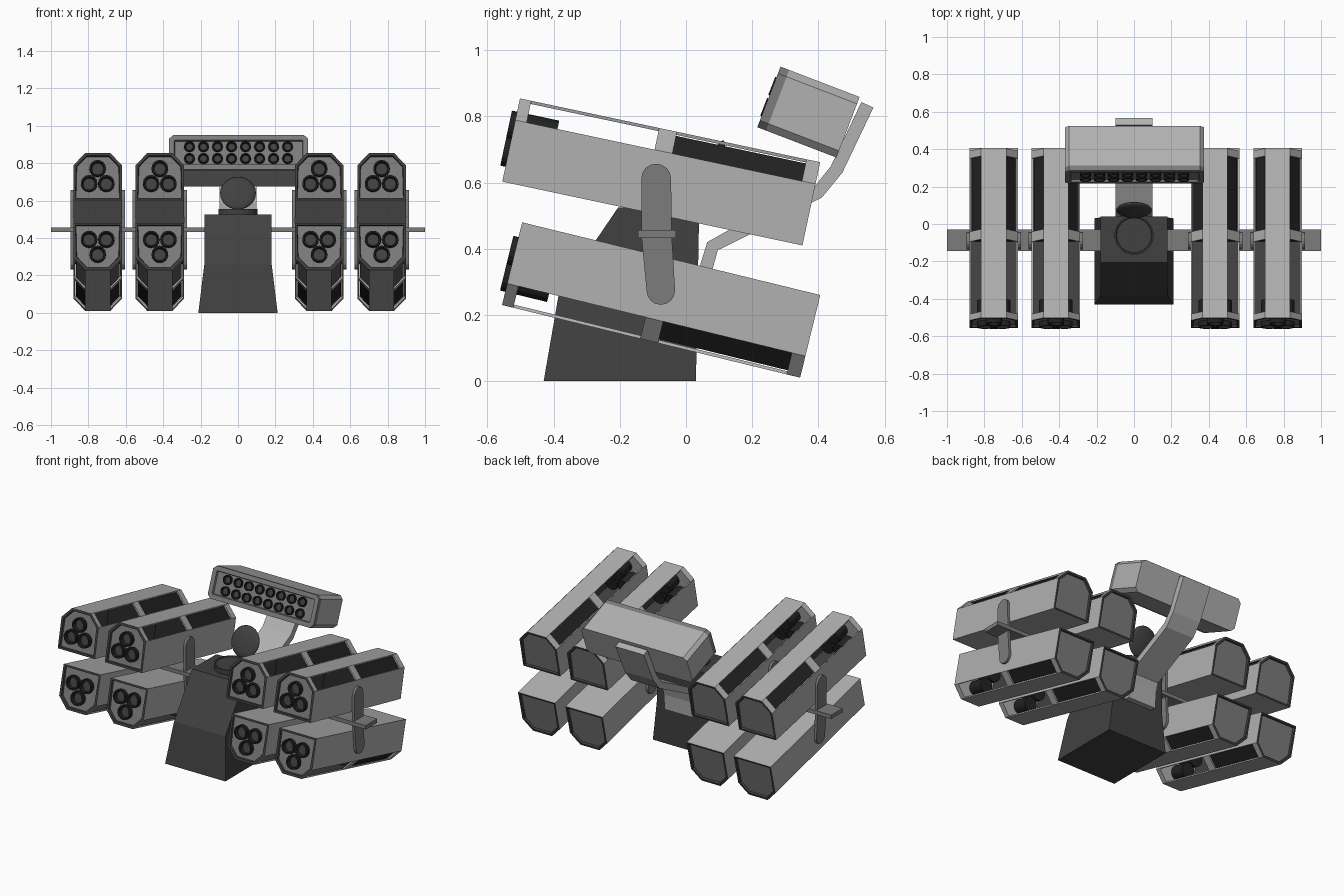
import bpy, bmesh, math
from mathutils import Matrix, Vector

if "Cube" in bpy.data.objects:
    bpy.data.objects.remove(bpy.data.objects["Cube"])


def mat(name, v):
    m = bpy.data.materials.new(name)
    m.diffuse_color = (v, v, v, 1)
    m.use_nodes = True
    m.node_tree.nodes["Principled BSDF"].inputs["Base Color"].default_value = m.diffuse_color
    return m


LIGHT = mat("light grey", 0.44)
MID = mat("mid grey", 0.20)
DARK = mat("dark grey", 0.052)
BLACK = mat("near black", 0.016)


def finish(bm, name, mats, M=None, recalc=True):
    if M is not None:
        bm.transform(M)
    if recalc:
        bmesh.ops.recalc_face_normals(bm, faces=bm.faces[:])
    me = bpy.data.meshes.new(name)
    bm.to_mesh(me)
    bm.free()
    for m in mats:
        me.materials.append(m)
    ob = bpy.data.objects.new(name, me)
    bpy.context.collection.objects.link(ob)
    return ob


def prism_x(name, pts, x0, x1, m):
    """Extrude a (y, z) outline along x."""
    bm = bmesh.new()
    f = bm.faces.new([bm.verts.new((x0, y, z)) for y, z in pts])
    r = bmesh.ops.extrude_face_region(bm, geom=[f])
    bmesh.ops.translate(bm, verts=[v for v in r["geom"] if isinstance(v, bmesh.types.BMVert)],
                        vec=(x1 - x0, 0, 0))
    return finish(bm, name, [m])


def prism_y(bm, pts, y0, y1, rim=0, push=0, end=0, rim_mat=0):
    """Extrude an (x, z) outline along y; one end may get a rim and a recess (slot 1)."""
    n = len(pts)
    a = [bm.verts.new((x, y0, z)) for x, z in pts]
    b = [bm.verts.new((x, y1, z)) for x, z in pts]
    new = [bm.faces.new((a[i], a[(i + 1) % n], b[(i + 1) % n], b[i])) for i in range(n)]
    caps = [bm.faces.new(a[::-1]), bm.faces.new(b)]
    bmesh.ops.recalc_face_normals(bm, faces=new + caps)
    if rim:
        for thick, depth in ((rim, 0), (0.004, -push)):
            r = bmesh.ops.inset_region(bm, faces=[caps[end]], thickness=thick, depth=depth)
            for f in r["faces"]:
                f.material_index = rim_mat
        caps[end].material_index = 1


def circle(cx, cz, r, n=16):
    return [(cx + r * math.cos(2 * math.pi * i / n), cz + r * math.sin(2 * math.pi * i / n))
            for i in range(n)]


# ---- launcher pods
HEX = [(-.13, 0), (.13, 0), (.13, .19), (.067, .257), (-.067, .257), (-.13, .19)]
LENGTH = 0.927
STATIONS = [0.012, .035, .43, .485, .885, LENGTH - .012]


def pod(label, M):
    # shell with open windows in the two chamfered sides
    bm = bmesh.new()
    rings = [[bm.verts.new((x, s, z)) for x, z in HEX] for s in STATIONS]
    for k in range(len(STATIONS) - 1):
        for i in range(6):
            if i in (2, 4) and k in (1, 3):
                continue
            j = (i + 1) % 6
            bm.faces.new((rings[k][i], rings[k + 1][i], rings[k + 1][j], rings[k][j]))
    if M.determinant() < 0:
        bmesh.ops.reverse_faces(bm, faces=bm.faces[:])
    ob = finish(bm, label + "_shell", [LIGHT, DARK], M, recalc=False)
    s = ob.modifiers.new("wall", "SOLIDIFY")
    s.thickness = 0.01
    s.offset = -1
    s.material_offset = 1

    # rimmed front and rear caps
    bm = bmesh.new()
    prism_y(bm, HEX, 0, .03, .016, .012, 0, 2)
    finish(bm, label + "_front_cap", [LIGHT, MID, DARK], M)
    bm = bmesh.new()
    prism_y(bm, HEX, LENGTH - .03, LENGTH, .014, .012, 1, 2)
    finish(bm, label + "_rear_cap", [LIGHT, MID, DARK], M)

    # dark filling behind the rear windows
    bm = bmesh.new()
    prism_y(bm, [(x * .9, .013 + z * .9) for x, z in HEX], .47, .895)
    finish(bm, label + "_rear_core", [BLACK], M)

    # three launch tubes
    bm = bmesh.new()
    for cx, cz in ((0, .172), (-.046, .09), (.046, .09)):
        prism_y(bm, circle(cx, cz, .044), -.016, .13, .009, .024)
    finish(bm, label + "_tubes", [BLACK, DARK], M)


POD_X = (-.75, -.418, .434, .768)
for i, px in enumerate(POD_X):
    up = Matrix.Translation((px, -.555, .603)) @ Matrix.Rotation(math.radians(-12), 4, 'X')
    low = (Matrix.Translation((px, -.495, .48)) @ Matrix.Rotation(math.radians(-13.7), 4, 'X')
           @ Matrix.Diagonal((1, 1, -1, 1)))
    pod("upper_pod_%d" % i, up)
    pod("lower_pod_%d" % i, low)
    # rounded side brackets joining upper and lower pod
    outline = [(-.09 + .045 * math.cos(math.pi * k / 8), .612 + .045 * math.sin(math.pi * k / 8))
               for k in range(9)]
    outline += [(-.135, .44)]
    outline += [(-.076 - .043 * math.cos(math.pi * k / 8), .274 - .043 * math.sin(math.pi * k / 8))
                for k in range(9)]
    outline += [(-.043, .44)]
    for side in (-1, 1):
        prism_x("side_bracket", outline, px + side * .128, px + side * .145, MID)

# ---- cross bar
prism_x("cross_bar", [(-.145, .432), (-.03, .432), (-.03, .457), (-.145, .457)], -1, 1, MID)

# ---- pedestal, wider at the foot
bm = bmesh.new()
rows = [(0, -.43, .03, .212), (.26, -.385, .035, .18), (.525, -.205, .04, .18)]
prev = None
for z, y0, y1, w in rows:
    ring = [bm.verts.new(p) for p in ((-w, y0, z), (w, y0, z), (w, y1, z), (-w, y1, z))]
    if prev:
        for i in range(4):
            j = (i + 1) % 4
            bm.faces.new((prev[i], prev[j], ring[j], ring[i]))
    else:
        bm.faces.new(ring[::-1])
    prev = ring
bm.faces.new(prev)
finish(bm, "pedestal", [DARK])

# ---- hatch ring with shallow bowl, and its opened lid
bm = bmesh.new()
prism_y(bm, circle(0, 0, .105, 24), -.03, 0, .008, .004)
finish(bm, "hatch_ring", [DARK, DARK],
       Matrix.Translation((0, -.06, .525)) @ Matrix.Rotation(math.radians(-90), 4, 'X'))
bm = bmesh.new()
bmesh.ops.create_uvsphere(bm, u_segments=24, v_segments=10, radius=.096)
for f in bm.faces:
    f.smooth = True
finish(bm, "hatch_lid", [DARK],
       Matrix.Translation((0, .075, .64)) @ Matrix.Rotation(math.radians(66), 4, 'X')
       @ Matrix.Diagonal((1, 1, .2, 1)))

# ---- bent arm carrying the rack
path = [(.052, .24), (.06, .34), (.08, .408), (.135, .437), (.40, .572), (.455, .64), (.548, .835)]
left, right = [], []
for i, p in enumerate(path):
    a = Vector(path[max(i - 1, 0)])
    b = Vector(path[min(i + 1, len(path) - 1)])
    t = (b - a).normalized()
    n = Vector((-t.y, t.x)) * .02
    left.append(tuple(Vector(p) + n))
    right.append(tuple(Vector(p) - n))
prism_x("rack_arm", left + right[::-1], -.10, .10, LIGHT)

# ---- small rocket rack
RACK = Matrix.Translation((.003, .37, .813)) @ Matrix.Rotation(math.radians(-21), 4, 'X')
W, H, C = .372, .098, .022
box = [(-W + C, -H), (W - C, -H), (W, -H + C), (W, H - C), (W - C, H), (-W + C, H), (-W, H - C), (-W, -H + C)]
bm = bmesh.new()
prism_y(bm, box, -.10, .128)
finish(bm, "rack_body", [LIGHT], RACK)
bm = bmesh.new()
prism_y(bm, box, -.128, -.10, .03, .012)
finish(bm, "rack_front_frame", [MID, MID], RACK)
bm = bmesh.new()
for i in range(8):
    for z in (-.034, .034):
        prism_y(bm, circle((i - 3.5) * .075, z, .029, 12), -.132, -.10, .006, .012)
finish(bm, "rack_tubes", [BLACK, DARK], RACK)
